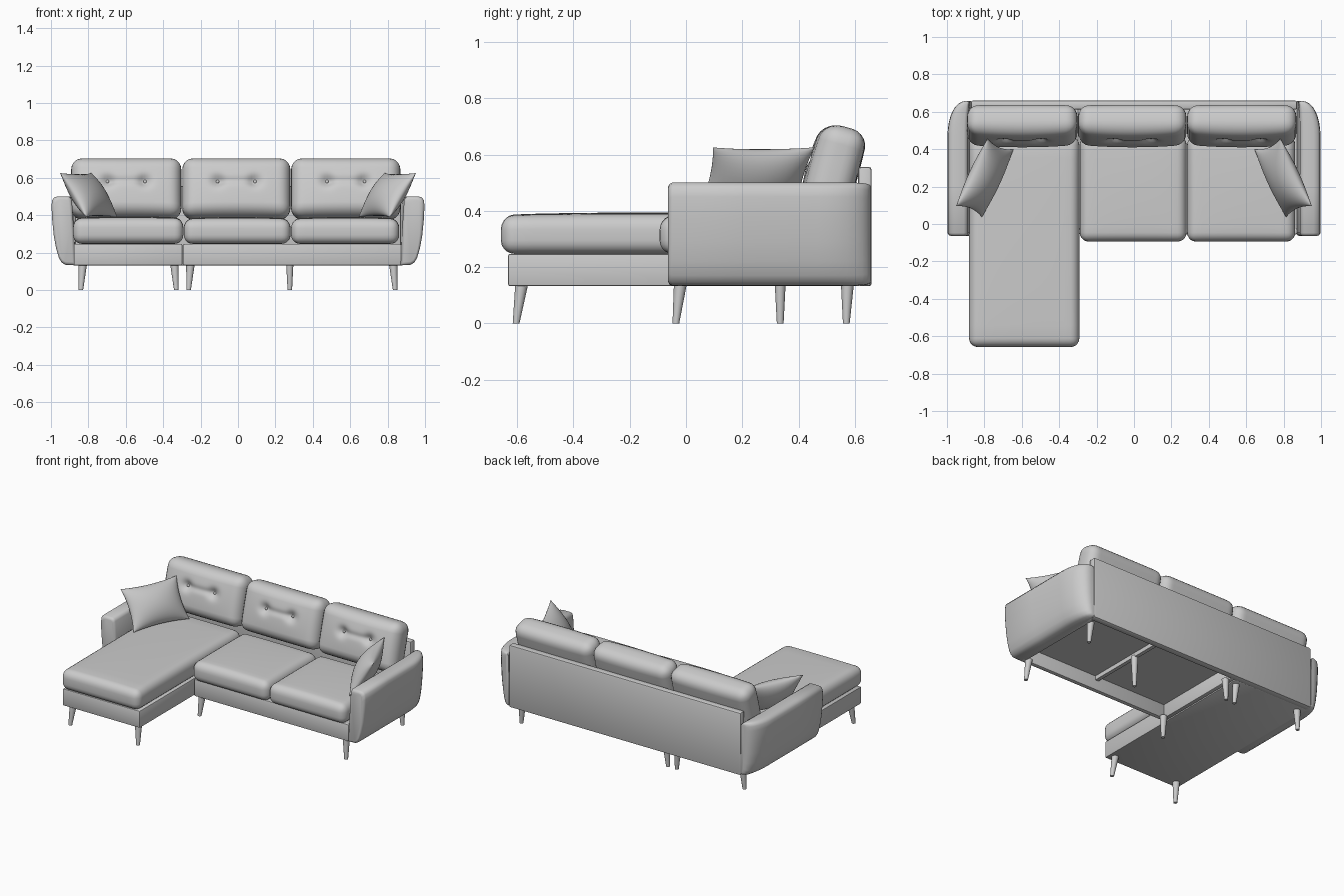
import bpy, bmesh, math
from mathutils import Vector, Matrix

if "Cube" in bpy.data.objects:
    bpy.data.objects.remove(bpy.data.objects["Cube"])


def finish(bm, name, angle=40):
    bmesh.ops.recalc_face_normals(bm, faces=bm.faces)
    me = bpy.data.meshes.new(name)
    bm.to_mesh(me)
    bm.free()
    ob = bpy.data.objects.new(name, me)
    bpy.context.collection.objects.link(ob)
    bpy.ops.object.select_all(action='DESELECT')
    ob.select_set(True)
    bpy.context.view_layer.objects.active = ob
    bpy.ops.object.shade_smooth_by_angle(angle=math.radians(angle))
    return ob


def box_bm(size, radius, segments):
    bm = bmesh.new()
    bmesh.ops.create_cube(bm, size=1, matrix=Matrix.Diagonal((*size, 1)))
    if radius:
        bmesh.ops.bevel(bm, geom=bm.edges[:], offset=radius, segments=segments,
                        profile=0.5, affect='EDGES')
    return bm


def box(name, lo, hi, radius=0.006):
    lo, hi = Vector(lo), Vector(hi)
    bm = box_bm(hi - lo, radius, 2)
    bmesh.ops.translate(bm, verts=bm.verts, vec=(lo + hi) / 2)
    return finish(bm, name)


def bump(t, half):
    return max(0.0, 1 - (t / half) ** 2)


def cushion_bm(size, radius, cuts):
    bm = box_bm(size, radius, 5)
    long_edges = [e for e in bm.edges if e.calc_length() > 0.1]
    bmesh.ops.subdivide_edges(bm, edges=long_edges, cuts=cuts, use_grid_fill=True)
    return bm


def seat_cushion(name, lo, hi):
    lo, hi = Vector(lo), Vector(hi)
    size = hi - lo
    bm = cushion_bm(size, 0.048, 14)
    for v in bm.verts:
        fx, fy = bump(v.co.x, size.x / 2), bump(v.co.y, size.y / 2)
        # crowned top, gently sagging towards the edges
        if v.co.z > 0:
            v.co.z += 0.012 * (fx * fy) ** 0.5 - 0.008
    bmesh.ops.translate(bm, verts=bm.verts, vec=(lo + hi) / 2)
    return finish(bm, name, 60)


def back_cushion(name, x0, x1):
    w, t, h = x1 - x0, 0.15, 0.325
    bm = cushion_bm((w, t, h), 0.058, 30)
    dents = [(-0.1, 0.02), (0.1, 0.02)]
    for v in bm.verts:
        x, y, z = v.co
        f = (bump(x, w / 2) * bump(z, h / 2)) ** 0.6
        v.co.y += (-0.028 if y < 0 else 0.008) * f
        if y < -0.03:
            # button dents joined by a shallow crease
            for dx, dz in dents:
                r2 = (x - dx) ** 2 + (z - dz) ** 2
                v.co.y += 0.026 * math.exp(-r2 / 0.0011)
            if abs(x) < 0.1:
                v.co.y += 0.008 * math.exp(-((z - 0.02) / 0.02) ** 2)
    place = Matrix.Translation(((x0 + x1) / 2, 0.53, 0.54)) @ Matrix.Rotation(-0.27, 4, 'X')
    bmesh.ops.transform(bm, matrix=place, verts=bm.verts)
    finish(bm, name, 60)
    for i, (dx, dz) in enumerate(dents):
        b = bmesh.new()
        bmesh.ops.create_uvsphere(b, u_segments=12, v_segments=8, radius=0.009)
        loc = Matrix.Translation((dx, -0.077, dz)) @ Matrix.Diagonal((1, 0.6, 1, 1))
        bmesh.ops.transform(b, matrix=place @ loc, verts=b.verts)
        finish(b, f"{name}_button_{i + 1}")


def arm(name, side):
    # front profile (x, z) of the flared arm, lofted along y
    prof = [(0.866, 0.132), (0.92, 0.134), (0.942, 0.146), (0.957, 0.17), (0.972, 0.22),
            (0.985, 0.29), (0.994, 0.38), (0.997, 0.45), (0.994, 0.48), (0.982, 0.496),
            (0.96, 0.501), (0.91, 0.501), (0.896, 0.496), (0.888, 0.48), (0.88, 0.36)]
    # (y, inset, width factor): rounded front edge and rounded rear outer corner
    sections = [(-0.064, 0.018, 1), (-0.060, 0.007, 1), (-0.048, 0, 1), (0.2, 0, 1), (0.47, 0, 1)]
    for k in range(1, 9):
        a = math.pi / 2 * k / 8
        sections.append((0.47 + 0.188 * math.sin(a), 0.016 * (k / 8) ** 4,
                         0.25 + 0.75 * math.cos(a) ** 0.9 if k < 8 else 0.25))
    cx, cz = 0.93, 0.316
    bm = bmesh.new()
    rings = []
    for y, ins, s in sections:
        ring = []
        for x, z in prof:
            x = cx + (x - cx) * (1 - ins / 0.065)
            z = cz + (z - cz) * (1 - ins / 0.185)
            ring.append(bm.verts.new((side * (0.868 + (x - 0.868) * s), y, z)))
        rings.append(ring)
    n = len(prof)
    for a, b in zip(rings, rings[1:]):
        for i in range(n):
            bm.faces.new((a[i], a[(i + 1) % n], b[(i + 1) % n], b[i]))
    bm.faces.new(rings[0])
    bm.faces.new(rings[-1])
    return finish(bm, name, 50)


def pillow(name, side):
    u = Vector((0.165, 0.355, 0)).normalized()
    v = Vector((-0.13, 0.055, 0.22)).normalized()
    n = u.cross(v)
    c, a, b, t, N = Vector((-0.798, 0.247, 0.508)), 0.2, 0.14, 0.068, 20
    bm = bmesh.new()
    for s in (1, -1):
        g = []
        for i in range(N + 1):
            for j in range(N + 1):
                # cosine spacing keeps the seam edge dense
                p, q = -math.cos(math.pi * i / N), -math.cos(math.pi * j / N)
                x = p * a * (1 - 0.10 * (1 - q * q))
                y = q * b * (1 - 0.10 * (1 - p * p))
                d = s * t * max(0, (1 - p * p) * (1 - q * q)) ** 0.55
                w = c + u * x + v * y + n * d
                g.append(bm.verts.new((-side * w.x, w.y, w.z)))
        for i in range(N):
            for j in range(N):
                k = i * (N + 1) + j
                bm.faces.new((g[k], g[k + 1], g[k + N + 2], g[k + N + 1]))
    bmesh.ops.remove_doubles(bm, verts=bm.verts, dist=0.0004)
    return finish(bm, name, 70)


def leg(name, x, y, dx, dy, top=0.14):
    bm = bmesh.new()
    bmesh.ops.create_cone(bm, cap_ends=True, segments=20, radius1=0.012, radius2=0.023, depth=top)
    for v in bm.verts:
        v.co.z += top / 2
        k = v.co.z / top
        v.co.x += x + dx * k
        v.co.y += y + dy * k
    return finish(bm, name)


# base frames: solid chaise, hollow main section with rails
box("chaise_base", (-0.878, -0.632, 0.132), (-0.298, 0.62, 0.247))
box("front_rail", (-0.292, -0.055, 0.132), (0.872, -0.025, 0.247))
box("side_rail", (-0.292, -0.03, 0.132), (-0.262, 0.62, 0.247))
box("right_rail", (0.845, -0.03, 0.132), (0.872, 0.62, 0.247))
box("cross_rail", (0.265, -0.03, 0.2), (0.29, 0.62, 0.24), 0)
box("seat_deck", (-0.28, -0.04, 0.228), (0.86, 0.62, 0.246), 0)
box("back_panel", (-0.872, 0.612, 0.132), (0.872, 0.66, 0.556), 0.01)

# arms and loose pillows
for side, label in ((-1, "left"), (1, "right")):
    arm(label + "_arm", side)
    pillow(label + "_pillow", side)

# seat cushions
seat_cushion("chaise_cushion", (-0.882, -0.658, 0.247), (-0.292, 0.47, 0.39))
seat_cushion("middle_seat_cushion", (-0.29, -0.094, 0.247), (0.281, 0.47, 0.386))
seat_cushion("right_seat_cushion", (0.284, -0.094, 0.247), (0.862, 0.47, 0.386))

# back cushions with buttons
back_cushion("left_back_cushion", -0.892, -0.303)
back_cushion("middle_back_cushion", -0.298, 0.28)
back_cushion("right_back_cushion", 0.284, 0.868)

# tapered splayed legs: x, y at floor, offset at top
legs = [(-0.84, -0.604, 0.01, 0.02), (-0.33, -0.604, -0.01, 0.02),
        (-0.84, 0.57, 0.01, 0.004), (-0.33, 0.57, -0.01, 0.004),
        (-0.264, -0.036, 0.01, 0.016), (-0.264, 0.57, 0.01, 0.004),
        (0.84, -0.036, -0.01, 0.016), (0.84, 0.57, -0.01, 0.004)]
for i, l in enumerate(legs):
    leg(f"leg_{i + 1}", *l)
leg("centre_leg", 0.277, 0.335, 0, 0, 0.21)
